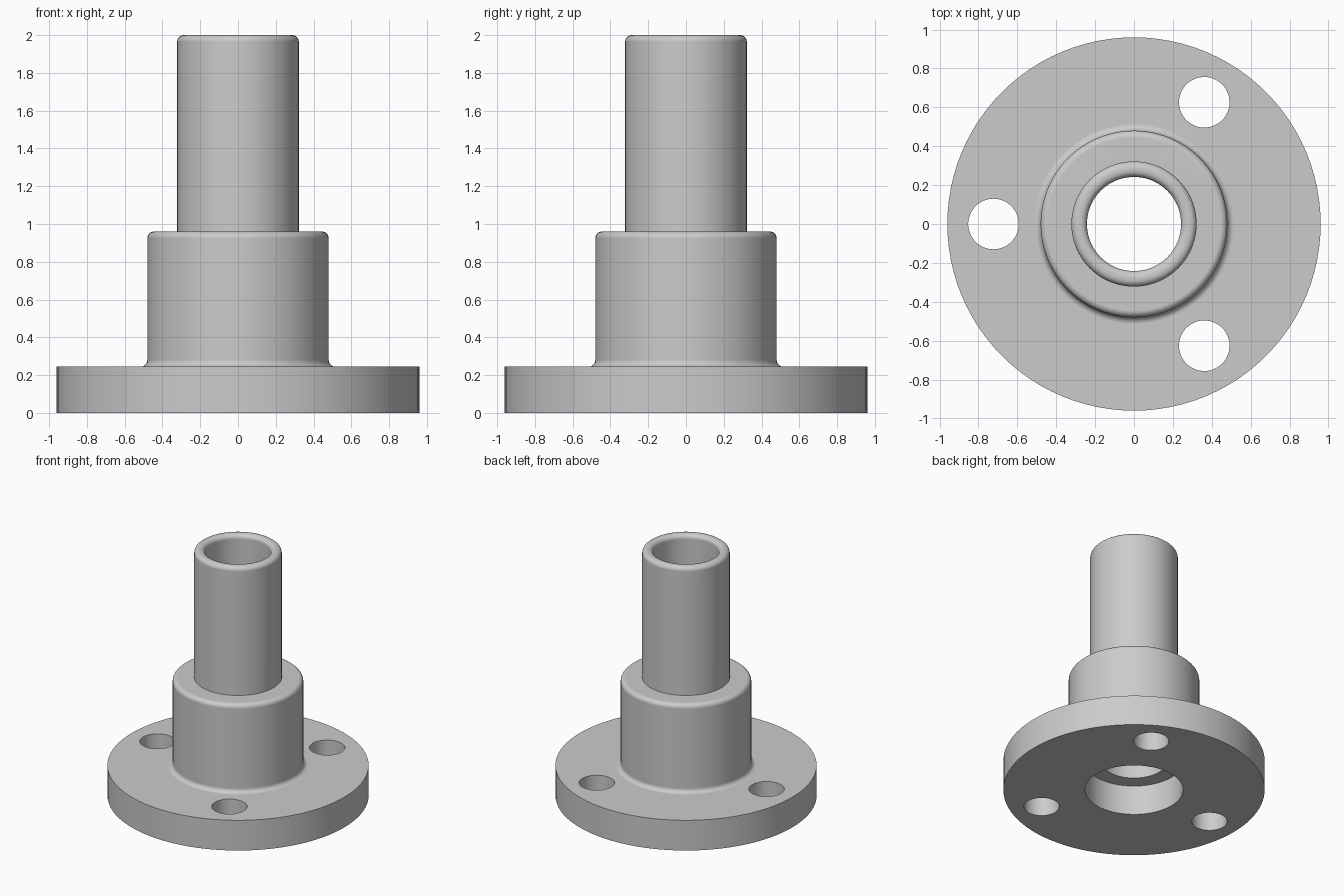
import bpy, bmesh, math
from mathutils import Matrix

SEGMENTS = 96

cube = bpy.data.objects.get("Cube")
if cube:
    bpy.data.objects.remove(cube, do_unlink=True)

# Plain grey material
grey = bpy.data.materials.new("grey")
grey.use_nodes = True
colour = (0.6, 0.6, 0.6, 1)
grey.diffuse_color = colour
grey.node_tree.nodes["Principled BSDF"].inputs["Base Color"].default_value = colour


def new_object(name, bm):
    mesh = bpy.data.meshes.new(name)
    bm.to_mesh(mesh)
    bm.free()
    obj = bpy.data.objects.new(name, mesh)
    bpy.context.collection.objects.link(obj)
    obj.data.materials.append(grey)
    return obj


def arc(r, z, radius, start, end, steps=6):
    """Profile points of a rounded edge, angles in degrees."""
    angles = [math.radians(start + (end - start) * i / steps) for i in range(steps + 1)]
    return [(r + radius * math.cos(a), z + radius * math.sin(a)) for a in angles]


def lathe(name, profile):
    """Revolve a closed (radius, height) profile around z."""
    bm = bmesh.new()
    verts = [bm.verts.new((r, 0, z)) for r, z in profile]
    edges = [bm.edges.new((v, verts[i - 1])) for i, v in enumerate(verts)]
    bmesh.ops.spin(bm, geom=verts + edges, cent=(0, 0, 0), axis=(0, 0, 1),
                   angle=math.tau, steps=SEGMENTS, use_merge=False)
    bmesh.ops.remove_doubles(bm, verts=bm.verts, dist=0.0001)
    bmesh.ops.recalc_face_normals(bm, faces=bm.faces)
    return new_object(name, bm)


# Flange, hub and tube in one turned body, with bore and bottom counterbore
FLANGE_R, HUB_R, TUBE_R, BORE_R, RECESS_R = 0.96, 0.48, 0.322, 0.242, 0.36
FLANGE_Z, HUB_Z, TOP_Z, RECESS_Z = 0.245, 0.96, 2.0, 0.24
F = 0.035
profile = [(RECESS_R, 0), (FLANGE_R, 0), (FLANGE_R, FLANGE_Z)]
profile += arc(HUB_R + F, FLANGE_Z + F, F, 270, 180)
profile += arc(HUB_R - F, HUB_Z - F, F, 0, 90)
profile += [(TUBE_R, HUB_Z)]
profile += arc(TUBE_R - F, TOP_Z - F, F, 0, 90)
profile += arc(BORE_R + F, TOP_Z - F, F, 90, 180)
profile += [(BORE_R, RECESS_Z), (RECESS_R, RECESS_Z)]
body = lathe("flanged_sleeve", profile)

# Three bolt holes through the flange
bm = bmesh.new()
for i in range(3):
    a = math.pi / 3 + i * math.tau / 3
    bmesh.ops.create_cone(bm, cap_ends=True, segments=48, radius1=0.13, radius2=0.13, depth=0.6,
                          matrix=Matrix.Translation((0.723 * math.cos(a), 0.723 * math.sin(a), 0.12)))
cutter = new_object("bolt_hole_cutter", bm)
cutter.hide_render = True

cut = body.modifiers.new("bolt_holes", "BOOLEAN")
cut.object = cutter
cut.operation = "DIFFERENCE"
cut.solver = "EXACT"
bpy.ops.object.select_all(action="DESELECT")
body.select_set(True)
bpy.context.view_layer.objects.active = body
bpy.ops.object.modifier_apply(modifier=cut.name)
bpy.data.objects.remove(cutter, do_unlink=True)

# Smooth shading with crisp machined edges
bpy.ops.object.shade_smooth_by_angle(angle=math.radians(30))
normals = body.modifiers.new("weighted_normals", "WEIGHTED_NORMAL")
normals.keep_sharp = True
